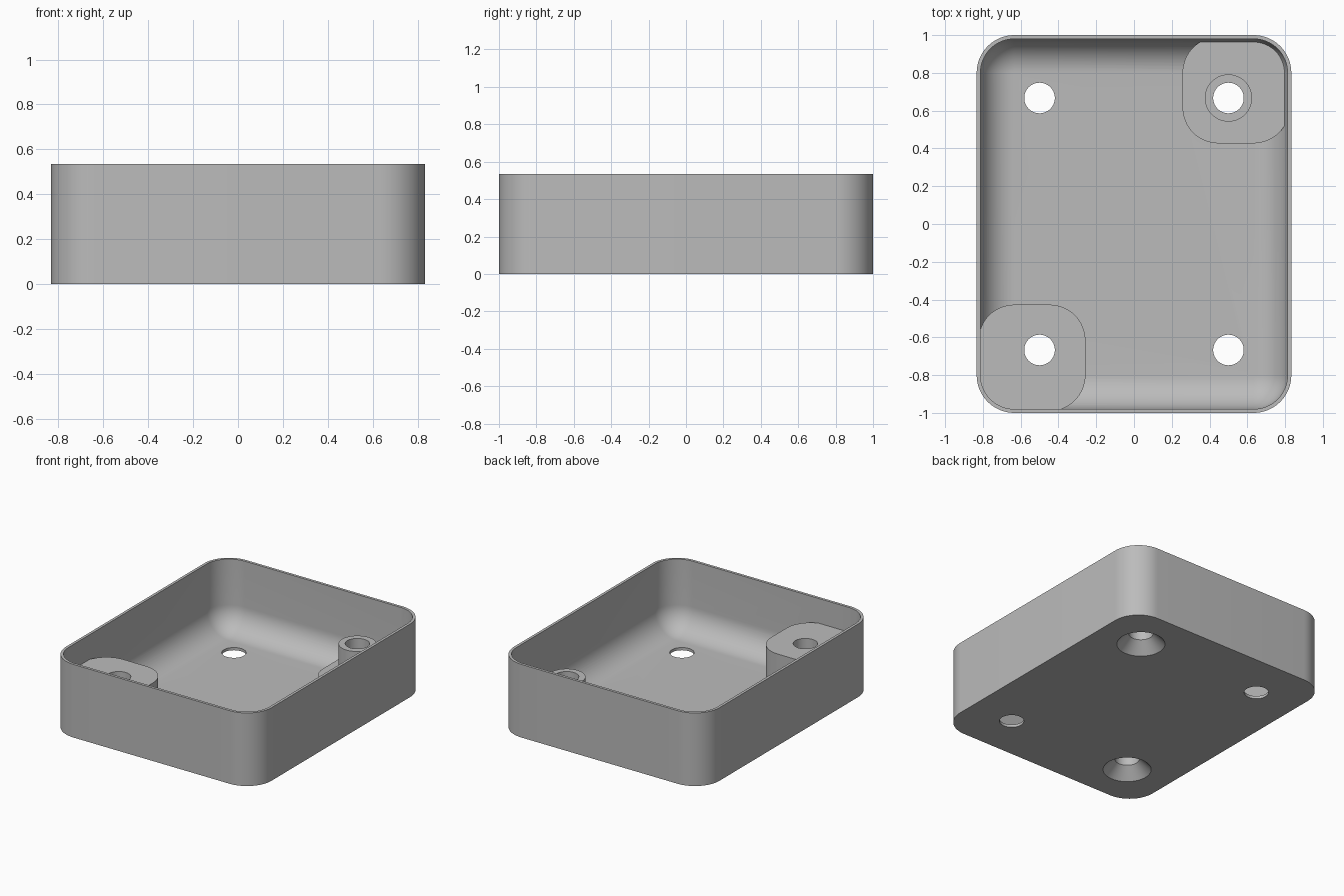
import bpy, bmesh, math

cube = bpy.data.objects.get("Cube")
if cube:
    bpy.data.objects.remove(cube)

HX, HY, H = 0.833, 1.0, 0.535      # outer half sizes and height
WALL, R = 0.02, 0.2                # shell thickness, outer corner radius
HOLE_X, HOLE_Y, HOLE_R = 0.5, 0.667, 0.081
BOSS_Z, PAD_Z = 0.354, 0.125
SEG = 16

grey = bpy.data.materials.new("grey plastic")
grey.use_nodes = True
colour = (0.5, 0.5, 0.5, 1)
grey.diffuse_color = colour
grey.node_tree.nodes["Principled BSDF"].inputs["Base Color"].default_value = colour


def rounded_ring(cx, cy, hx, hy, r, z):
    """Points of a rounded rectangle, counter-clockwise."""
    pts = []
    for q, (sx, sy) in enumerate([(1, 1), (-1, 1), (-1, -1), (1, -1)]):
        for i in range(SEG + 1):
            a = math.pi / 2 * (q + i / SEG)
            pts.append((cx + sx * (hx - r) + r * math.cos(a),
                        cy + sy * (hy - r) + r * math.sin(a), z))
    return pts


def circle_ring(cx, cy, r, z, n=64):
    return [(cx + r * math.cos(2 * math.pi * i / n),
             cy + r * math.sin(2 * math.pi * i / n), z) for i in range(n)]


def loft(name, rings):
    """Closed solid through a stack of equal rings, bottom to top."""
    bm = bmesh.new()
    loops = [[bm.verts.new(p) for p in ring] for ring in rings]
    n = len(loops[0])
    for a, b in zip(loops, loops[1:]):
        for i in range(n):
            j = (i + 1) % n
            bm.faces.new((a[i], a[j], b[j], b[i]))
    bm.faces.new(loops[0][::-1])
    bm.faces.new(loops[-1])
    bmesh.ops.remove_doubles(bm, verts=bm.verts, dist=1e-5)
    bmesh.ops.recalc_face_normals(bm, faces=bm.faces)
    mesh = bpy.data.meshes.new(name)
    bm.to_mesh(mesh)
    bm.free()
    mesh.materials.append(grey)
    obj = bpy.data.objects.new(name, mesh)
    bpy.context.collection.objects.link(obj)
    return obj


def combine(target, tool, operation):
    mod = target.modifiers.new(operation.lower(), "BOOLEAN")
    mod.operation, mod.solver, mod.object = operation, "EXACT", tool
    bpy.context.view_layer.objects.active = target
    bpy.ops.object.modifier_apply(modifier=mod.name)
    bpy.data.objects.remove(tool)


# Outer block
tray = loft("tray", [rounded_ring(0, 0, HX, HY, R, z) for z in (0, H)])

# Cavity with a rounded floor edge and ball-shaped corners
fillet = R - WALL
rings = []
for i in range(SEG + 1):
    a = math.pi / 2 * i / SEG
    inset = fillet * (1 - math.sin(a))
    rings.append(rounded_ring(0, 0, HX - WALL - inset, HY - WALL - inset,
                              fillet - inset, WALL + fillet * (1 - math.cos(a))))
rings.append(rounded_ring(0, 0, HX - WALL, HY - WALL, fillet, H + 0.1))
combine(tray, loft("cavity_cutter", rings), "DIFFERENCE")

# Corner pads: a tall one and a low one that carries a boss
sink = WALL / 2
x0, x1, y0, y1 = 0.257, HX - sink, 0.427, HY - sink
for side, top in ((-1, BOSS_Z), (1, PAD_Z)):
    pad = [rounded_ring(side * (x0 + x1) / 2, side * (y0 + y1) / 2,
                        (x1 - x0) / 2, (y1 - y0) / 2, R - sink, z) for z in (sink, top)]
    combine(tray, loft("corner_pad", pad), "UNION")
boss = [circle_ring(HOLE_X, HOLE_Y, 0.125, z) for z in (PAD_Z - 0.05, BOSS_Z)]
combine(tray, loft("boss", boss), "UNION")

# Screw holes, countersunk from below under the pads
for sx in (-1, 1):
    for sy in (-1, 1):
        profile = [(HOLE_R, -0.1), (HOLE_R, H)]
        if sx == sy:
            profile = [(0.16, -0.1), (0.16, 0), (HOLE_R, 0.08), (HOLE_R, H)]
        drill = [circle_ring(sx * HOLE_X, sy * HOLE_Y, r, z) for r, z in profile]
        combine(tray, loft("hole_cutter", drill), "DIFFERENCE")

# Smooth curved walls, crisp edges
bpy.ops.object.select_all(action="DESELECT")
tray.select_set(True)
bpy.context.view_layer.objects.active = tray
bpy.ops.object.shade_smooth_by_angle(angle=math.radians(30))
